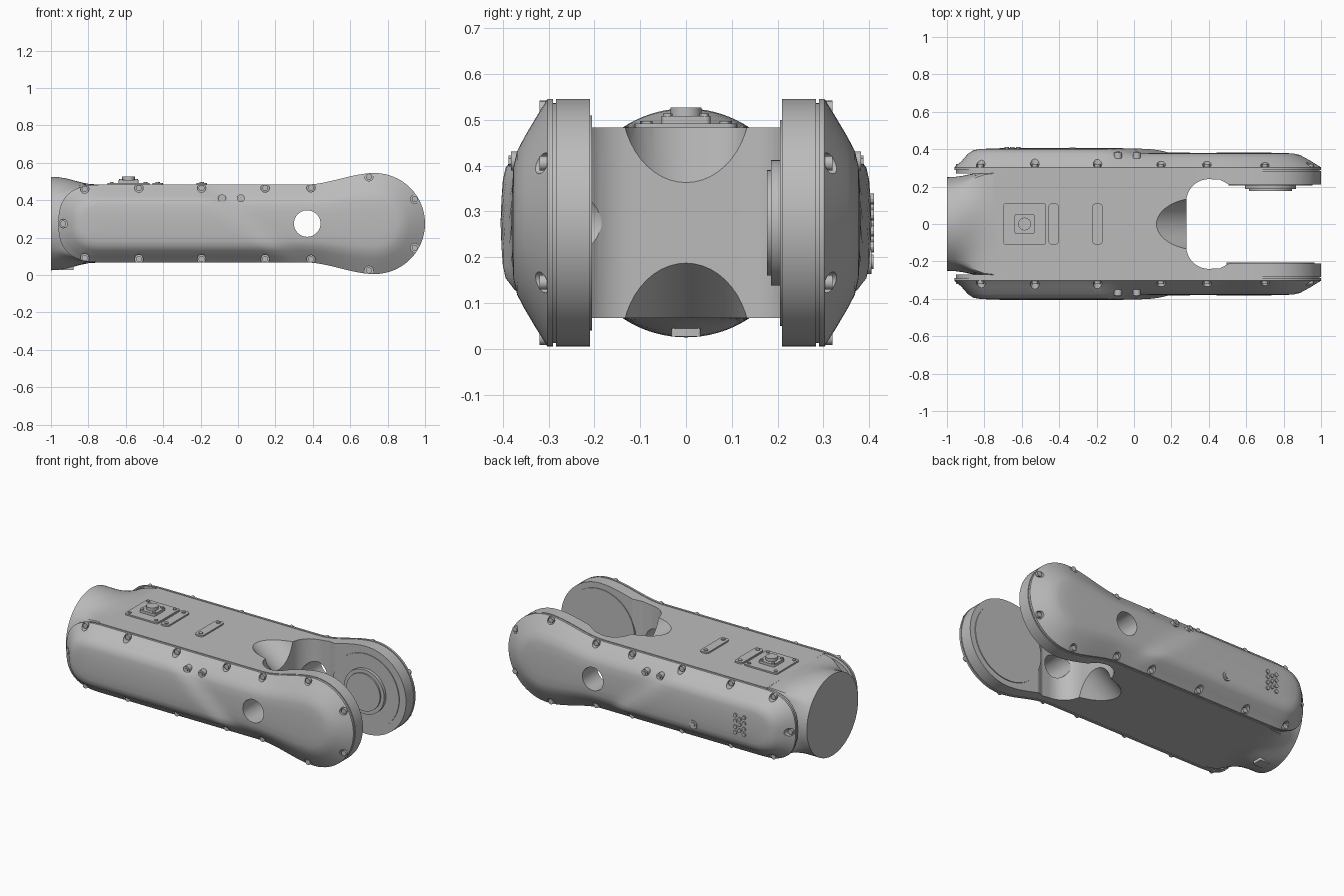
import bpy, bmesh, math
from mathutils import Vector, Matrix

if "Cube" in bpy.data.objects:
    bpy.data.objects.remove(bpy.data.objects["Cube"], do_unlink=True)

grey = bpy.data.materials.new("satin_grey")
grey.use_nodes = True
GREY = (0.5, 0.5, 0.5, 1)
grey.diffuse_color = GREY
grey.node_tree.nodes["Principled BSDF"].inputs["Base Color"].default_value = GREY

CZ = 0.275            # height of the long axis
HALF = 0.208          # half height of the body
TAIL, HUB = -0.72, 0.73   # where the rounded ends start
HUB_R = 0.27


def smooth(t):
    t = min(max(t, 0), 1)
    return t * t * (3 - 2 * t)


def loft(name, rings):
    """Closed skin through rings of equal point count."""
    bm = bmesh.new()
    loops = [[bm.verts.new(p) for p in ring] for ring in rings]
    n = len(rings[0])
    for a, b in zip(loops, loops[1:]):
        for i in range(n):
            j = (i + 1) % n
            bm.faces.new((a[i], a[j], b[j], b[i]))
    bm.faces.new(loops[0])
    bm.faces.new(loops[-1])
    return finish(name, bm)


def finish(name, bm):
    bmesh.ops.remove_doubles(bm, verts=bm.verts, dist=0.0002)
    bmesh.ops.recalc_face_normals(bm, faces=bm.faces)
    mesh = bpy.data.meshes.new(name)
    bm.to_mesh(mesh)
    bm.free()
    mesh.materials.append(grey)
    ob = bpy.data.objects.new(name, mesh)
    bpy.context.collection.objects.link(ob)
    return ob


def rods(name, items, segments=24):
    """Cylinders given as (start, end, radius), in one object."""
    bm = bmesh.new()
    for a, b, r in items:
        a, b = Vector(a), Vector(b)
        turn = (b - a).to_track_quat('Z', 'Y').to_matrix().to_4x4()
        bmesh.ops.create_cone(bm, cap_ends=True, segments=segments, radius1=r, radius2=r,
                              depth=(b - a).length,
                              matrix=Matrix.Translation((a + b) / 2) @ turn)
    return finish(name, bm)


def cut(ob, *cutters):
    bpy.context.view_layer.objects.active = ob
    for c in cutters:
        mod = ob.modifiers.new("cut", 'BOOLEAN')
        mod.operation, mod.solver, mod.object = 'DIFFERENCE', 'EXACT', c
        bpy.ops.object.modifier_apply(modifier=mod.name)
        bpy.data.objects.remove(c, do_unlink=True)


def rounded_rect(cx, cy, hx, hy, r, steps=6):
    pts = []
    for k, (sx, sy) in enumerate(((1, 1), (-1, 1), (-1, -1), (1, -1))):
        for i in range(steps + 1):
            a = math.pi / 2 * (k + i / steps)
            pts.append((cx + sx * (hx - r) + r * math.cos(a),
                        cy + sy * (hy - r) + r * math.sin(a)))
    return pts


def plate(name, cx, cy, hx, hy, r, z0, z1):
    pts = rounded_rect(cx, cy, hx, hy, r)
    return loft(name, [[(x, y, z) for x, y in pts] for z in (z0, z1)])


# Side outline: upper edge as (x, half height), tail to hub
tail = []
for i in range(13):
    a = math.pi / 2 * i / 12
    tail.append((TAIL - 0.24 * math.cos(a) ** 0.75, HALF * math.sin(a) ** 0.75))
middle = []
for i in range(1, 49):
    x = TAIL + (HUB - TAIL) * i / 48
    middle.append((x, HALF + (HUB_R - HALF) * smooth((x - 0.36) / (HUB - 0.36))))
hub = [(HUB + HUB_R * math.sin(a), HUB_R * math.cos(a))
       for a in (math.pi / 2 * i / 16 for i in range(1, 17))]


def closed(upper):
    low = [(x, -h) for x, h in reversed(upper) if abs(h) > 0.001]
    return [(x, CZ + h) for x, h in upper + low]


# Body with the fork
body_line = closed([(-0.75, HALF)] + middle + hub)
body = loft("fork_body", [[(x, y, z) for x, z in body_line] for y in (-0.284, 0.284)])
half = [(1.1, 0.21), (0.51, 0.21), (0.46, 0.237)]
half += [(0.4 - 0.12 * math.sin(a), 0.12 + 0.12 * math.cos(a))
         for a in (math.pi / 2 * i / 10 for i in range(11))]
notch = half + [(x, -y) for x, y in reversed(half)]
notch_cutter = loft("notch_cutter", [[(x, y, z) for x, y in notch] for z in (-0.1, 0.7)])
# Slanted scoops at the root of the fork
scoops = []
for s in (1, -1):
    along = Vector((0.16, 0, -0.12 * s)).normalized()
    out = Vector((0.12, 0, 0.16 * s)).normalized()
    base = Vector((0.12, 0, CZ + HALF * s)) + out * 0.14
    scoops.append(rods("scoop_cutter", [(base - along * 0.3, base + along * 0.25, 0.14)], 48))
HOLE = ((0.37, -0.6, CZ), (0.37, 0.6, CZ), 0.071)
cut(body, notch_cutter, *scoops, rods("hole_cutter", [HOLE], 40))

# Round flange blending into the body
rings = []
N = 96
for x, w in ((-1, 0), (-0.96, 0.05), (-0.92, 0.2), (-0.88, 0.45), (-0.84, 0.7),
             (-0.8, 0.9), (-0.74, 1)):
    ring = []
    for i in range(N):
        c, s = math.cos(math.tau * i / N), math.sin(math.tau * i / N)
        k = 1 / max(abs(c) / 0.284, abs(s) / HALF)
        r = 0.25 + (k - 0.25) * w
        ring.append((x, r * c, CZ + r * s))
    rings.append(ring)
loft("end_flange", rings)

# Domed side covers: rows of (inward share, rear depth, hub depth)
cover_line = closed(tail + middle + hub)
ROWS = ((0.03, 0.27, 0.27), (0.03, 0.29, 0.29), (0, 0.29, 0.29), (0, 0.303, 0.303),
        (0.15, 0.335, 0.328), (0.3, 0.375, 0.352), (0.42, 0.394, 0.369),
        (0.55, 0.4, 0.377), (0.75, 0.403, 0.38), (1, 0.405, 0.381))


def cover_ring(t, rear, front, side):
    ring = []
    for x, z in cover_line:
        sx = min(max(x, TAIL), HUB)
        px, pz = x + (sx - x) * t, z + (CZ - z) * t
        w = smooth((px + 0.13 - (0.36 - pz) * 1.2) / 0.14)
        ring.append((px, side * (rear + (front - rear) * w), pz))
    return ring


# Screw places around the rim
spots = [(-0.935, CZ)]
for s in (1, -1):
    for x in (-0.82, -0.53, -0.195, 0.145, 0.39, 0.7):
        h = min((abs(x - px), ph) for px, ph in tail + middle)[1]
        spots.append((x, CZ + s * (h - 0.018)))
    spots.append((0.945, CZ + s * 0.13))

for side, label in ((-1, "front"), (1, "back")):
    cover = loft(label + "_cover", [cover_ring(*row, side) for row in ROWS])
    pockets = rods("pocket_cutter", [((x, side * 0.304, z), (x, side * 0.5, z), 0.023)
                                     for x, z in spots])
    cut(cover, pockets, rods("hole_cutter", [HOLE], 40))
    rods(label + "_rim_screws", [((x, side * 0.295, z), (x, side * 0.32, z), 0.016)
                                 for x, z in spots], 16)
    # Two large screws on the upper slope
    pair = [(x, 0.41) for x in (-0.085, 0.015)]
    rods(label + "_upper_screws", [((x, side * 0.35, z), (x, side * 0.382, z), 0.021)
                                   for x, z in pair])
    rods(label + "_upper_screw_heads", [((x, side * 0.35, z), (x, side * 0.388, z), 0.012)
                                        for x, z in pair], 6)

# Back cover: grid of studs and a push button
studs = []
for i in range(3):
    for k in range(4 if i != 1 else 3):
        x, z = -0.68 + 0.03 * i, 0.222 + 0.035 * k + (0.0175 if i == 1 else 0)
        studs.append(((x, 0.38, z), (x, 0.411, z), 0.012))
rods("sensor_studs", studs, 12)
rods("button_ring", [((-0.33, 0.38, 0.19), (-0.33, 0.405, 0.19), 0.027)])
rods("button", [((-0.33, 0.38, 0.19), (-0.33, 0.41, 0.19), 0.016)])

# Bearing discs inside the fork
for name, y0, y1, r in (("drive_ring", 0.22, 0.205, 0.225), ("drive_disc", 0.22, 0.186, 0.137),
                        ("drive_face", 0.22, 0.177, 0.115), ("idler_disc", -0.22, -0.205, 0.235)):
    rods(name, [((HUB, y0, CZ), (HUB, y1, CZ), r)], 64)

# Top fittings
TOP = CZ + HALF
plate("socket_plate", -0.585, 0, 0.112, 0.112, 0.012, TOP - 0.02, TOP + 0.009)
plate("socket_base", -0.585, 0, 0.053, 0.053, 0.01, TOP, TOP + 0.025)
rods("socket", [((-0.585, 0, TOP), (-0.585, 0, 0.527), 0.034)], 32)
rods("socket_screws", [((-0.585 + sx * d, sy * d, TOP), (-0.585 + sx * d, sy * d, TOP + h), 0.01)
                       for d, h in ((0.09, 0.015), (0.04, 0.031))
                       for sx in (1, -1) for sy in (1, -1)], 12)
for name, x in (("near_strip", -0.43), ("far_strip", -0.195)):
    plate(name, x, 0, 0.028, 0.11, 0.02, TOP - 0.02, TOP + 0.009)
    rods(name + "_screws", [((x, y, TOP), (x, y, TOP + 0.014), 0.012) for y in (-0.085, 0.085)], 12)

# Small bracket under the flange
plate("lower_bracket", -0.915, 0, 0.035, 0.032, 0.006, 0.027, 0.09)

# Smooth shading with sharp edges kept
for ob in bpy.context.collection.objects:
    if ob.type == 'MESH' and grey.name in ob.data.materials:
        bpy.ops.object.select_all(action='DESELECT')
        ob.select_set(True)
        bpy.context.view_layer.objects.active = ob
        bpy.ops.object.shade_smooth_by_angle(angle=math.radians(30))
